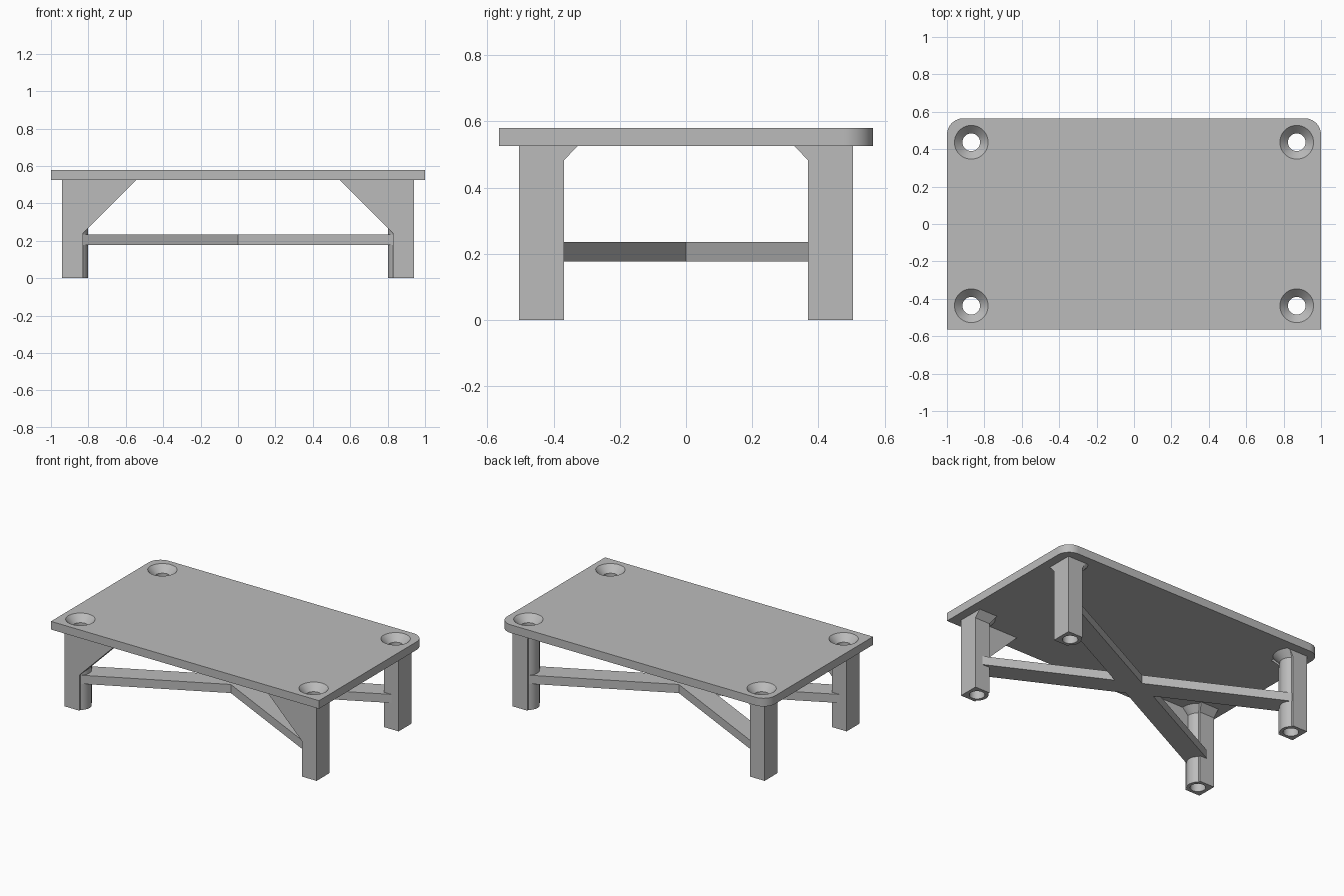
import bpy, bmesh
from math import sin, cos, pi, atan2

if "Cube" in bpy.data.objects:
    bpy.data.objects.remove(bpy.data.objects["Cube"], do_unlink=True)

GREY = bpy.data.materials.new("light_grey")
GREY.use_nodes = True
GREY.diffuse_color = (0.5, 0.5, 0.5, 1)
GREY.node_tree.nodes["Principled BSDF"].inputs["Base Color"].default_value = (0.5, 0.5, 0.5, 1)

LEG_X, LEG_Y, LEG_R = 0.87, 0.437, 0.068
TABLE_TOP, UNDERSIDE, FLARE = 0.58, 0.525, 0.043
BORE_R, SINK_R = 0.047, 0.09
SIDES = [(sx, sy) for sx in (-1, 1) for sy in (-1, 1)]


def loft(name, rings):
    """Skin a stack of matching point rings and cap both ends."""
    bm = bmesh.new()
    loops = [[bm.verts.new(p) for p in ring] for ring in rings]
    n = len(loops[0])
    for a, b in zip(loops, loops[1:]):
        for i in range(n):
            j = (i + 1) % n
            bm.faces.new((a[i], a[j], b[j], b[i]))
    bm.faces.new(loops[0])
    bm.faces.new(loops[-1])
    bmesh.ops.recalc_face_normals(bm, faces=bm.faces)
    mesh = bpy.data.meshes.new(name)
    bm.to_mesh(mesh)
    bm.free()
    mesh.materials.append(GREY)
    obj = bpy.data.objects.new(name, mesh)
    bpy.context.collection.objects.link(obj)
    return obj


def slab(name, outline, z0, z1):
    return loft(name, [[(x, y, z) for x, y in outline] for z in (z0, z1)])


def arc(cx, cy, r, a0, a1, steps):
    return [(cx + r * cos(a0 + (a1 - a0) * i / steps),
             cy + r * sin(a0 + (a1 - a0) * i / steps)) for i in range(steps + 1)]


def boolean(obj, other, operation):
    mod = obj.modifiers.new(operation.lower(), 'BOOLEAN')
    mod.operation, mod.object, mod.solver = operation, other, 'EXACT'
    bpy.context.view_layer.objects.active = obj
    bpy.ops.object.modifier_apply(modifier=mod.name)
    bpy.data.objects.remove(other, do_unlink=True)


def bore(sx, sy):
    """Cutter for a straight bore with a countersunk mouth."""
    slope = (SINK_R - BORE_R) / 0.045
    steps = [(-0.1, BORE_R), (TABLE_TOP - 0.045, BORE_R), (TABLE_TOP + 0.02, SINK_R + 0.02 * slope)]
    return loft("bore", [[(x, y, z) for x, y in arc(sx * LEG_X, sy * LEG_Y, r, 0, 2 * pi * 47 / 48, 47)]
                         for z, r in steps])


def leg_ring(sx, sy, z, grow):
    """Square outer block with a round inner side; grows inwards only."""
    r = LEG_R + grow
    k = r / LEG_R
    a = atan2(0.055, -0.04)
    pts = [(0.07, -r), (0.07, r), (-0.04 * k, r)]
    pts += arc(0, 0, r, a, 2 * pi - a, 20)
    pts += [(-0.04 * k, -r)]
    # local +x points outwards, local +y points to the middle of the table
    return [(sx * (LEG_X + x), sy * (LEG_Y - max(y, -LEG_R)), z) for x, y in pts]


# Top board: square front corners, rounded back corners, countersunk holes
R = 0.088
outline = [(-1, -0.565), (1, -0.565)]
outline += arc(1 - R, 0.565 - R, R, 0, pi / 2, 14)
outline += arc(R - 1, 0.565 - R, R, pi / 2, pi, 14)
top = slab("table_top", outline, UNDERSIDE, TABLE_TOP)
parts = [top]

# Crossed stretcher: two diagonal bars joined in the middle
length = (LEG_X ** 2 + LEG_Y ** 2) ** 0.5
ux, uy = LEG_X / length, LEG_Y / length
bars = []
for s in (1, -1):
    corners = [(-1, -1), (1, -1), (1, 1), (-1, 1)]
    bar = [(a * LEG_X - b * uy * LEG_R, s * (a * LEG_Y + b * ux * LEG_R)) for a, b in corners]
    bars.append(slab("cross_stretcher", bar, 0.177, 0.235))
boolean(bars[0], bars[1], 'UNION')
parts.append(bars[0])

# Bored legs with flared heads; front legs carry a triangular gusset
for sx, sy in SIDES:
    name = ("front" if sy < 0 else "back") + ("_left" if sx > 0 else "_right")
    leg = loft(name + "_leg", [leg_ring(sx, sy, 0, 0),
                               leg_ring(sx, sy, UNDERSIDE - FLARE, 0),
                               leg_ring(sx, sy, UNDERSIDE, FLARE - 0.002)])
    if sy < 0:
        tri = [(0.545, UNDERSIDE), (0.84, UNDERSIDE), (0.84, 0.23)]
        gusset = loft("gusset", [[(sx * x, y, z) for x, z in tri] for y in (-0.505, -0.45)])
        boolean(leg, gusset, 'UNION')
    boolean(leg, bore(sx, sy), 'DIFFERENCE')
    boolean(top, bore(sx, sy), 'DIFFERENCE')
    boolean(bars[0], bore(sx, sy), 'DIFFERENCE')
    parts.append(leg)

# Smooth the round walls, keep the edges crisp
bpy.ops.object.select_all(action='DESELECT')
for part in parts:
    part.select_set(True)
bpy.context.view_layer.objects.active = top
bpy.ops.object.shade_smooth_by_angle(angle=pi / 6)
